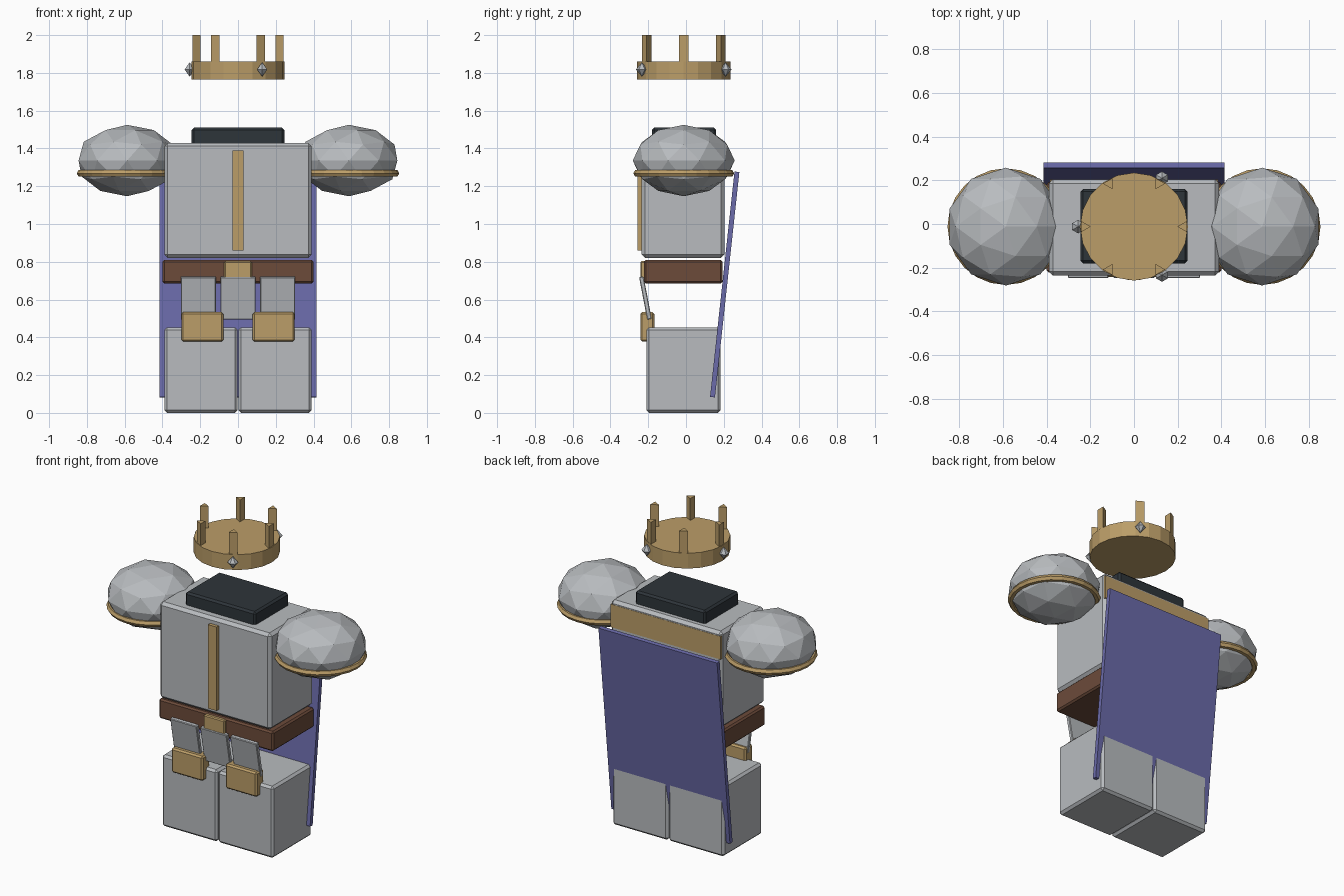
import bpy, bmesh, math
from mathutils import Matrix

cube = bpy.data.objects.get("Cube")
if cube:
    bpy.data.objects.remove(cube, do_unlink=True)

MID = -0.012  # body centre line in depth


def material(name, rgb):
    m = bpy.data.materials.new(name)
    m.use_nodes = True
    m.diffuse_color = (*rgb, 1)
    m.node_tree.nodes["Principled BSDF"].inputs["Base Color"].default_value = (*rgb, 1)
    return m


steel = material("steel grey", (0.48, 0.50, 0.52))
gold = material("dull gold", (0.50, 0.34, 0.14))
leather = material("brown leather", (0.15, 0.07, 0.042))
cloth = material("violet cloth", (0.145, 0.145, 0.40))
dark = material("dark iron", (0.027, 0.035, 0.042))


def finish(name, bm, mat, location=(0, 0, 0)):
    me = bpy.data.meshes.new(name)
    bmesh.ops.recalc_face_normals(bm, faces=bm.faces)
    bm.to_mesh(me)
    bm.free()
    me.materials.append(mat)
    ob = bpy.data.objects.new(name, me)
    ob.location = location
    bpy.context.collection.objects.link(ob)
    return ob


def box(name, mat, xs, ys, zs, bevel=0.0, tilt=0.0):
    """Box between limits on each axis, tilted about its own x axis."""
    bm = bmesh.new()
    size = [b - a for a, b in (xs, ys, zs)]
    centre = [(a + b) / 2 for a, b in (xs, ys, zs)]
    bmesh.ops.create_cube(bm, size=1, matrix=Matrix.Diagonal((*size, 1)))
    ob = finish(name, bm, mat, centre)
    ob.rotation_euler.x = tilt
    if bevel:
        mod = ob.modifiers.new("Bevel", "BEVEL")
        mod.width = bevel
        mod.segments = 1
    return ob


def ring(name, mat, location, major, minor, around=24, section=6):
    bm = bmesh.new()
    loops = []
    for i in range(around):
        a = math.tau * i / around
        loop = []
        for j in range(section):
            b = math.tau * j / section
            r = major + minor * math.cos(b)
            loop.append(bm.verts.new((r * math.cos(a), r * math.sin(a), minor * math.sin(b))))
        loops.append(loop)
    for i in range(around):
        p, q = loops[i], loops[(i + 1) % around]
        for j in range(section):
            k = (j + 1) % section
            bm.faces.new((p[j], q[j], q[k], p[k]))
    return finish(name, bm, mat, location)


def prism(name, mat, sides, radius, depth, location, turn=0.0, tip=None):
    bm = bmesh.new()
    bmesh.ops.create_cone(bm, cap_ends=True, segments=sides, radius1=radius,
                          radius2=radius if tip is None else tip, depth=depth)
    # put the first corner on +x, then turn
    first = max(bm.verts, key=lambda v: v.co.x * 0.01 + v.co.y)
    start = math.atan2(first.co.y, first.co.x)
    bmesh.ops.rotate(bm, verts=bm.verts, matrix=Matrix.Rotation(turn - start, 3, "Z"))
    return finish(name, bm, mat, location)


# Body
box("torso", steel, (-0.39, 0.39), (-0.235, 0.203), (0.82, 1.43), 0.018)
box("neck_guard", dark, (-0.245, 0.245), (-0.18, 0.16), (1.40, 1.51), 0.012)
box("chest_trim", gold, (-0.03, 0.03), (-0.257, -0.22), (0.86, 1.39))
box("back_trim", gold, (-0.385, 0.385), (0.18, 0.2045), (1.26, 1.405))
box("belt", leather, (-0.4, 0.4), (-0.222, 0.193), (0.685, 0.81), 0.01)
box("buckle", gold, (-0.073, 0.073), (-0.242, -0.2), (0.69, 0.803), 0.006)
box("cape", cloth, (-0.415, 0.415), (0.192, 0.218), (0.08, 1.28), tilt=-0.108)

# Hip plates hanging from the belt
for name, x in (("right_hip_plate", -0.21), ("middle_hip_plate", 0), ("left_hip_plate", 0.21)):
    box(name, steel, (x - 0.093, x + 0.093), (-0.227, -0.203), (0.493, 0.723), 0.004, 0.19)

# Legs, knees and shoulders on both sides
for side, s in (("left", 1), ("right", -1)):
    def span(a, b):
        return sorted((s * a, s * b))

    box(side + "_leg", steel, span(0.002, 0.39), (-0.209, 0.183), (0, 0.453), 0.014)
    box(side + "_knee_guard", gold, span(0.078, 0.3), (-0.242, -0.168), (0.377, 0.533), 0.01)
    bm = bmesh.new()
    bmesh.ops.create_icosphere(bm, subdivisions=2, radius=0.27,
                               matrix=Matrix.Diagonal((1, 1, 0.7, 1)))
    finish(side + "_shoulder", bm, steel, (s * 0.587, MID, 1.336))
    ring(side + "_shoulder_rim", gold, (s * 0.587, MID, 1.268), 0.247, 0.02)

# Crown: band, prongs and gems
prism("crown_band", gold, 20, 0.247, 0.097, (0, MID, 1.813))
for i in range(6):
    a = math.tau * i / 6
    prism(f"crown_prong_{i + 1}", gold, 3, 0.029, 0.19,
          (0.227 * math.cos(a), MID + 0.227 * math.sin(a), 1.905), a + math.pi)
for i in range(3):
    a = math.pi / 3 + math.tau * i / 3
    bm = bmesh.new()
    for flip in (1, -1):
        bmesh.ops.create_cone(bm, cap_ends=False, segments=6, radius1=0.031, radius2=0, depth=0.038,
                              matrix=Matrix.Diagonal((1, 1, flip, 1)) @ Matrix.Translation((0, 0, 0.019)))
    bmesh.ops.remove_doubles(bm, verts=bm.verts, dist=0.0005)
    finish(f"crown_gem_{i + 1}", bm, steel,
           (0.256 * math.cos(a), MID + 0.256 * math.sin(a), 1.818))
